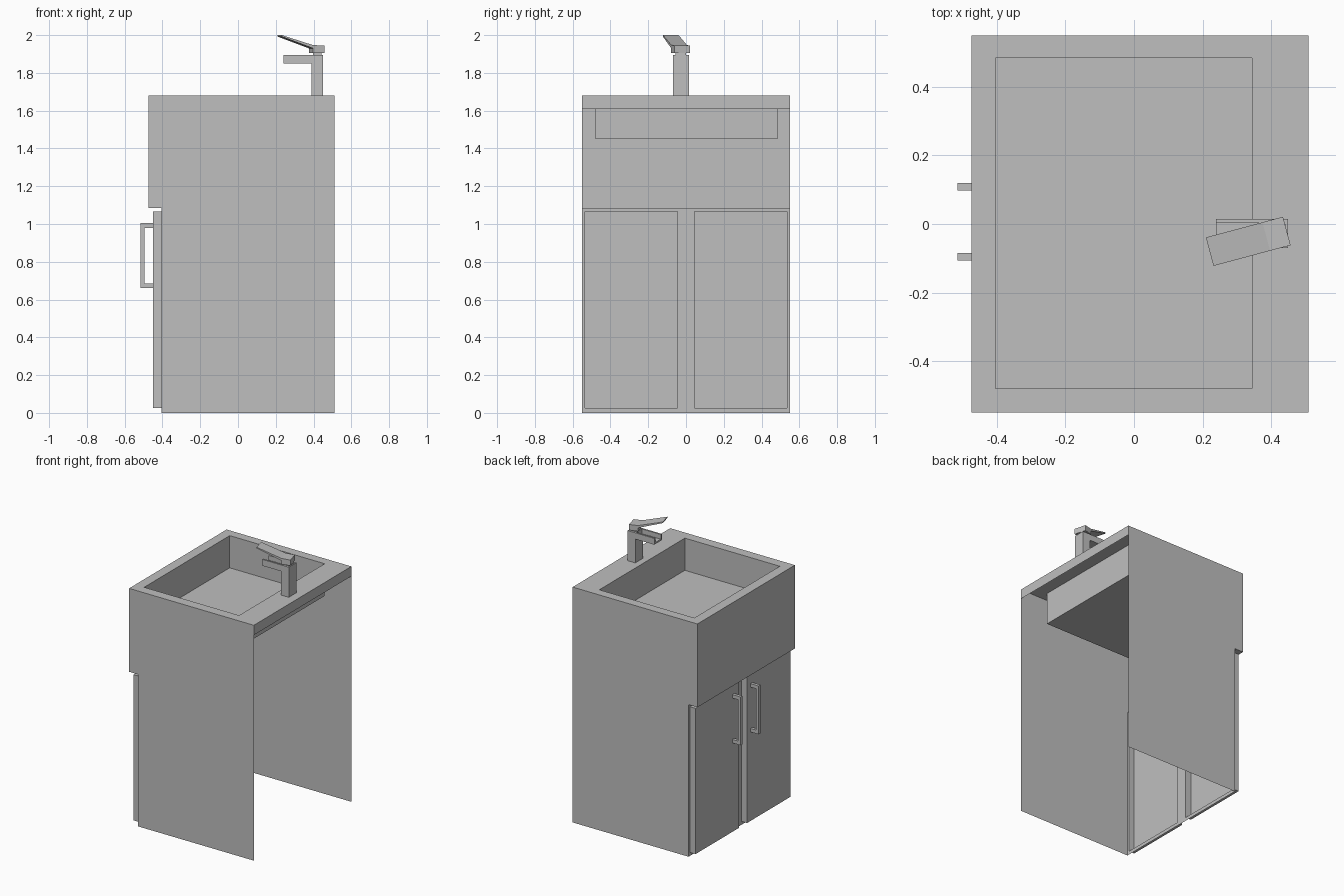
import bpy
import bmesh
from math import radians
from mathutils import Matrix, Vector

if "Cube" in bpy.data.objects:
    bpy.data.objects.remove(bpy.data.objects["Cube"], do_unlink=True)

grey = bpy.data.materials.new("plain grey")
grey.use_nodes = True
grey.diffuse_color = (0.52, 0.52, 0.52, 1)
grey.node_tree.nodes["Principled BSDF"].inputs["Base Color"].default_value = (0.52, 0.52, 0.52, 1)


def finish(name, bm):
    mesh = bpy.data.meshes.new(name)
    bm.to_mesh(mesh)
    bm.free()
    mesh.materials.append(grey)
    obj = bpy.data.objects.new(name, mesh)
    bpy.context.collection.objects.link(obj)
    return obj


def add_box(bm, lo, hi, open_side=None, inward=False):
    """Box between two corners; open_side is the direction of a missing wall."""
    lo, hi = Vector(lo), Vector(hi)
    size = hi - lo
    mat = Matrix.Translation((lo + hi) / 2) @ Matrix.Diagonal((*size, 1))
    verts = bmesh.ops.create_cube(bm, size=1, matrix=mat)["verts"]
    faces = list({f for v in verts for f in v.link_faces})
    if inward:
        bmesh.ops.reverse_faces(bm, faces=faces)
    if open_side:
        centre, way = (lo + hi) / 2, Vector(open_side)
        wall = max(faces, key=lambda f: (f.calc_center_median() - centre).dot(way))
        bmesh.ops.delete(bm, geom=[wall], context="FACES_ONLY")


def add_panel(bm, points, outward):
    face = bm.faces.new([bm.verts.new(p) for p in points])
    face.normal_update()
    if face.normal.dot(Vector(outward)) < 0:
        face.normal_flip()


def add_pierced(bm, us, vs, holes, place, outward):
    """Sheet of grid cells with some cells left open."""
    for i in range(len(us) - 1):
        for j in range(len(vs) - 1):
            if (i, j) not in holes:
                corners = [(us[i], vs[j]), (us[i + 1], vs[j]),
                           (us[i + 1], vs[j + 1]), (us[i], vs[j + 1])]
                add_panel(bm, [place(u, v) for u, v in corners], outward)
    bmesh.ops.remove_doubles(bm, verts=bm.verts[:], dist=0.0001)


def prism(name, profile, half_width):
    """Extrude a closed x-z profile across y."""
    bm = bmesh.new()
    face = bm.faces.new([bm.verts.new((x, -half_width, z)) for x, z in profile])
    new = bmesh.ops.extrude_face_region(bm, geom=[face])["geom"]
    bmesh.ops.translate(bm, vec=(0, 2 * half_width, 0),
                        verts=[g for g in new if isinstance(g, bmesh.types.BMVert)])
    bmesh.ops.recalc_face_normals(bm, faces=bm.faces[:])
    return finish(name, bm)


# Main dimensions: doors face -x, the side towards the wall (+x) is open
HALF, FRONT, KICK, BACK = 0.55, -0.475, -0.405, 0.51
STEP, TOP = 1.085, 1.68

# Thin side panels
for name, s in (("left_side_panel", 1), ("right_side_panel", -1)):
    bm = bmesh.new()
    outline = [(KICK, 0), (BACK, 0), (BACK, TOP), (FRONT, TOP), (FRONT, STEP), (KICK, STEP)]
    add_panel(bm, [(x, s * HALF, z) for x, z in outline], (0, s, 0))
    finish(name, bm)

# Apron with its underside
bm = bmesh.new()
add_panel(bm, [(FRONT, -HALF, STEP), (FRONT, HALF, STEP), (FRONT, HALF, TOP), (FRONT, -HALF, TOP)],
          (-1, 0, 0))
add_panel(bm, [(FRONT, -HALF, STEP), (FRONT, HALF, STEP), (KICK, HALF, STEP), (KICK, -HALF, STEP)],
          (0, 0, -1))
finish("front_apron", bm)

# Door frame and hollow doors
bm = bmesh.new()
add_pierced(bm, [-HALF, -0.535, -0.045, 0.045, 0.535, HALF], [0, 0.025, 1.065, STEP],
            {(1, 1), (3, 1)}, lambda y, z: (KICK, y, z), (-1, 0, 0))
finish("door_frame", bm)
for name, y in (("right_door", -0.535), ("left_door", 0.045)):
    bm = bmesh.new()
    add_box(bm, (-0.45, y, 0.025), (KICK, y + 0.49, 1.065), open_side=(1, 0, 0))
    finish(name, bm)

# Door handles
outline = [(-0.45, 0.66), (-0.515, 0.66), (-0.515, 1.005), (-0.45, 1.005),
           (-0.45, 0.98), (-0.495, 0.98), (-0.495, 0.685), (-0.45, 0.685)]
for name, y in (("right_handle", -0.096), ("left_handle", 0.109)):
    prism(name, outline, 0.011).location.y = y

# Countertop, sunken basin and rear lip
bm = bmesh.new()
add_pierced(bm, [FRONT, -0.405, 0.345, BACK], [-HALF, -0.48, 0.485, HALF], {(1, 1)},
            lambda x, y: (x, y, TOP), (0, 0, 1))
finish("countertop", bm)
bm = bmesh.new()
add_box(bm, (-0.405, -0.48, 1.45), (0.345, 0.485, TOP), open_side=(0, 0, 1), inward=True)
finish("basin", bm)
bm = bmesh.new()
add_panel(bm, [(BACK, -HALF, 1.61), (BACK, HALF, 1.61), (BACK, HALF, TOP), (BACK, -HALF, TOP)],
          (1, 0, 0))
finish("rear_lip", bm)

# Tap column and open channel spout
bm = bmesh.new()
add_box(bm, (0.39, -0.07, TOP), (0.45, 0.015, 1.895))
finish("tap_column", bm)
bm = bmesh.new()
add_box(bm, (0.24, -0.07, 1.85), (0.39, 0.015, 1.862))
for y in (-0.07, 0.003):
    add_box(bm, (0.24, y, 1.862), (0.39, y + 0.012, 1.895))
finish("tap_spout", bm)

# Swivelled tap lever on a short neck
bm = bmesh.new()
add_box(bm, (0.397, -0.055, 1.895), (0.443, 0.0, 1.905))
finish("tap_neck", bm)
lever = prism("tap_lever", [(0.027, 1.905), (0.027, 1.945), (-0.035, 1.947), (-0.206, 2.0),
                            (-0.206, 1.992), (-0.035, 1.93), (-0.035, 1.905)], 0.043)
lever.location = (0.42, -0.0275, 0)
lever.rotation_euler.z = radians(15)
